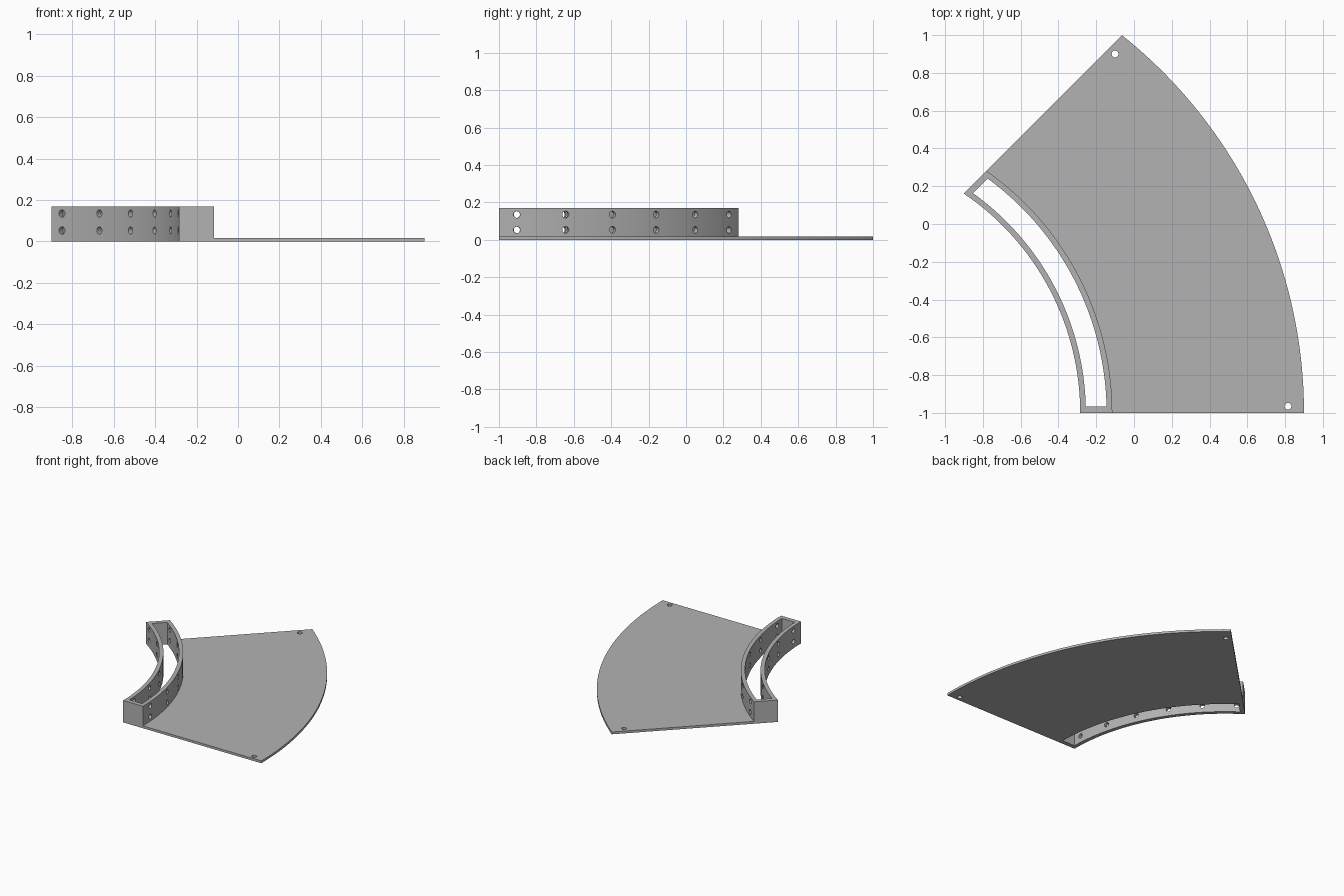
import bpy, bmesh
from math import sin, cos, atan2, radians, hypot
from mathutils import Matrix, Vector

cube = bpy.data.objects.get("Cube")
if cube:
    bpy.data.objects.remove(cube, do_unlink=True)

grey = bpy.data.materials.new("plain_grey")
grey.use_nodes = True
colour = (0.45, 0.45, 0.45, 1)
grey.diffuse_color = colour
grey.node_tree.nodes["Principled BSDF"].inputs["Base Color"].default_value = colour

BASE_Y = -1.0
WIDTH = 1.185      # inner edge to outer edge
RAIL = 0.17        # width and height of the raised frame
WALL = 0.03
CAP = 0.034


def arc_data(d):
    """Centre x, radius and sweep of the arc lying d outside the inner edge."""
    start_x = -0.285 + d
    end = Vector((-0.901 + d * cos(radians(45)), 0.161 + d * sin(radians(45))))
    dx, dy = start_x - end.x, end.y - BASE_Y
    r = (dx * dx + dy * dy) / (2 * dx)
    cx = start_x - r
    return cx, r, atan2(dy, end.x - cx)


def arc_points(d, trim=0.0, n=48):
    cx, r, sweep = arc_data(d)
    a, b = trim / r, sweep - trim / r
    return [(cx + r * cos(a + (b - a) * i / n), BASE_Y + r * sin(a + (b - a) * i / n))
            for i in range(n + 1)]


def make_object(name, bm):
    bmesh.ops.recalc_face_normals(bm, faces=bm.faces)
    mesh = bpy.data.meshes.new(name)
    bm.to_mesh(mesh)
    bm.free()
    mesh.materials.append(grey)
    ob = bpy.data.objects.new(name, mesh)
    bpy.context.collection.objects.link(ob)
    return ob


def band(name, d0, d1, z0, z1, trim=0.0):
    """Curved slab between two arcs."""
    outline = arc_points(d1, trim) + arc_points(d0, trim)[::-1]
    bm = bmesh.new()
    face = bm.faces.new([bm.verts.new((x, y, z0)) for x, y in outline])
    up = bmesh.ops.extrude_face_region(bm, geom=[face], use_keep_orig=True)["geom"]
    bmesh.ops.translate(bm, vec=(0, 0, z1 - z0),
                        verts=[v for v in up if isinstance(v, bmesh.types.BMVert)])
    return make_object(name, bm)


def drills(name, holes, radius, depth):
    """Cylinders at (position, direction) pairs."""
    bm = bmesh.new()
    for pos, direction in holes:
        turn = direction.to_track_quat('Z', 'Y').to_matrix().to_4x4()
        bmesh.ops.create_cone(bm, cap_ends=True, segments=24, radius1=radius,
                              radius2=radius, depth=depth,
                              matrix=Matrix.Translation(pos) @ turn)
    return make_object(name, bm)


def cut(ob, cutter):
    bpy.context.view_layer.objects.active = ob
    mod = ob.modifiers.new("cut", 'BOOLEAN')
    mod.operation = 'DIFFERENCE'
    mod.solver = 'EXACT'
    mod.object = cutter
    cutter.hide_render = True
    bpy.ops.object.modifier_apply(modifier=mod.name)
    bpy.data.objects.remove(cutter, do_unlink=True)


def wall_holes(d, first, step):
    cx, r, _ = arc_data(d)
    holes = []
    for k in range(6):
        a = radians(first + step * k)
        out = Vector((cos(a), sin(a), 0))
        for z in (0.053, 0.135):
            holes.append((Vector((cx, BASE_Y, z)) + out * r, out))
    return holes


# Raised hollow frame with two rows of holes in each long wall
frame = band("curved_frame", 0, RAIL, 0, RAIL)
cut(frame, band("slot_cutter", WALL, RAIL - WALL, -0.1, 0.3, CAP))
cut(frame, drills("inner_wall_drills", wall_holes(WALL / 2, 3.9, 9.9), 0.018, 0.06))
cut(frame, drills("outer_wall_drills", wall_holes(RAIL - WALL / 2, 3.5, 9.65), 0.018, 0.06))

# Thin fan-shaped plate with a hole near each outer corner
plate = band("fan_plate", RAIL, WIDTH, 0, 0.018)
up = Vector((0, 0, 1))
cut(plate, drills("corner_drills", [(Vector((-0.1, 0.9, 0)), up),
                                    (Vector((0.815, -0.965, 0)), up)], 0.018, 0.2))

# Smooth curves, keep sharp edges
bpy.ops.object.select_all(action='DESELECT')
for ob in (frame, plate):
    ob.select_set(True)
bpy.context.view_layer.objects.active = frame
bpy.ops.object.shade_smooth_by_angle(angle=radians(30))
